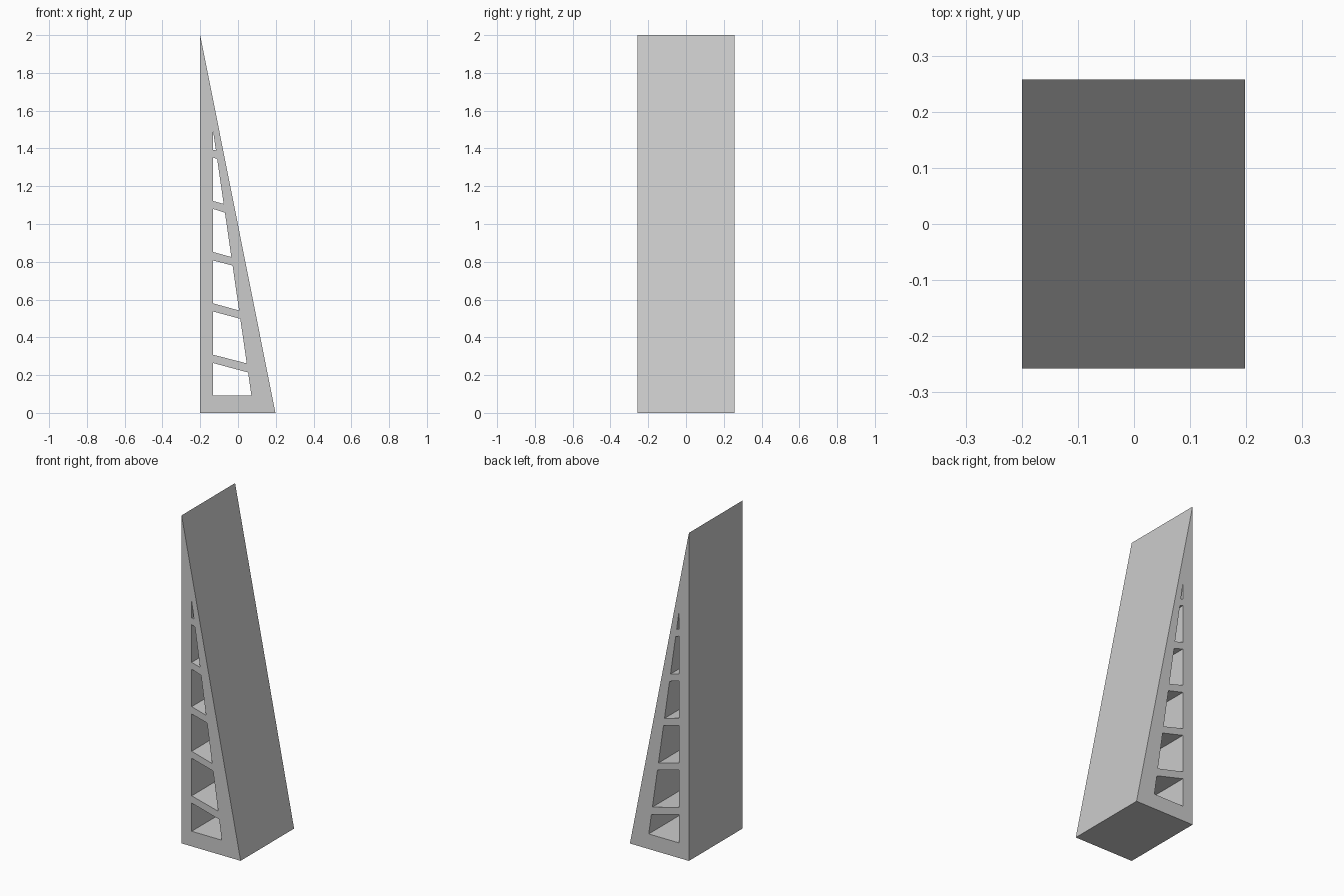
import bpy
import bmesh
from mathutils import Matrix, Vector

if "Cube" in bpy.data.objects:
    bpy.data.objects.remove(bpy.data.objects["Cube"], do_unlink=True)

HALF_DEPTH = 0.2575
HOLE_LEFT = -0.132

grey = bpy.data.materials.new("plain grey")
grey.use_nodes = True
colour = (0.6, 0.6, 0.6, 1)
grey.diffuse_color = colour
grey.node_tree.nodes["Principled BSDF"].inputs["Base Color"].default_value = colour


def hole_edge(z):
    """x of the sloping side shared by all the openings"""
    return 0.071 - 0.1448 * (z - 0.092)


# Outer wedge outline, then the openings between the ribs
loops = [[(-0.2, 0), (0.198, 0), (-0.2, 2)]]
# Each opening: bottom left, bottom right, top right, top left heights
openings = [
    (0.092, 0.092, 0.214, 0.264),
    (0.308, 0.262, 0.498, 0.537),
    (0.58, 0.542, 0.78, 0.807),
    (0.852, 0.825, 1.06, 1.08),
    (1.122, 1.106, 1.344, 1.352),
]
for bl, br, tr, tl in openings:
    loops.append([(HOLE_LEFT, bl), (hole_edge(br), br),
                  (hole_edge(tr), tr), (HOLE_LEFT, tl)])
loops.append([(HOLE_LEFT, 1.393), (hole_edge(1.39), 1.39), (HOLE_LEFT, 1.494)])

# Filled flat profile with holes, extruded both ways
profile = bpy.data.curves.new("wedge_profile", "CURVE")
profile.dimensions = "2D"
profile.fill_mode = "BOTH"
profile.extrude = HALF_DEPTH
for points in loops:
    spline = profile.splines.new("POLY")
    spline.points.add(len(points) - 1)
    for point, (x, z) in zip(spline.points, points):
        point.co = (x, z, 0, 1)
    spline.use_cyclic_u = True
helper = bpy.data.objects.new("profile_helper", profile)
bpy.context.collection.objects.link(helper)
bpy.context.view_layer.update()
evaluated = helper.evaluated_get(bpy.context.evaluated_depsgraph_get())
mesh = bpy.data.meshes.new_from_object(evaluated)
bpy.data.objects.remove(helper, do_unlink=True)

# Stand the wedge up, weld it and tidy the flat faces
bm = bmesh.new()
bm.from_mesh(mesh)
bm.transform(Matrix.Rotation(1.5707963, 4, "X"))
bmesh.ops.remove_doubles(bm, verts=bm.verts, dist=0.0005)
bmesh.ops.recalc_face_normals(bm, faces=bm.faces)
for face in bm.faces:
    face.smooth = False
    face.material_index = 0
bm.to_mesh(mesh)
bm.free()

mesh.materials.clear()
mesh.materials.append(grey)
wedge = bpy.data.objects.new("ribbed_wedge", mesh)
bpy.context.collection.objects.link(wedge)
